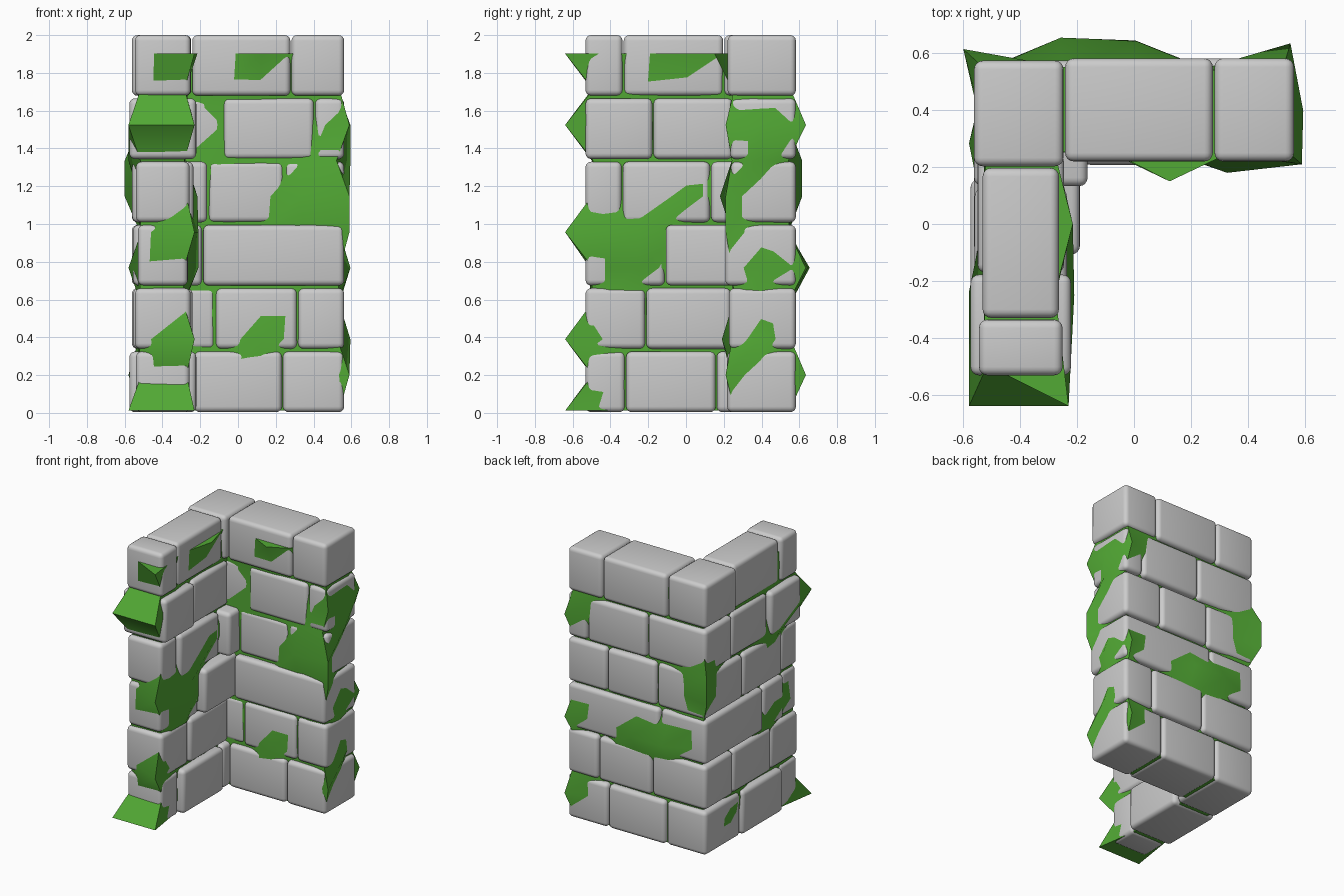
import bpy, bmesh, random, math
from mathutils import Vector

if "Cube" in bpy.data.objects:
    bpy.data.objects.remove(bpy.data.objects["Cube"])
random.seed(4)


def brick(name, x0, x1, y0, y1, z0, z1):
    me = bpy.data.meshes.new(name)
    bm = bmesh.new()
    bmesh.ops.create_cube(bm, size=1)
    g = 0.003                                   # half of the joint gap
    lo, hi = (x0 + g, y0 + g, z0), (x1 - g, y1 - g, z1)
    for v in bm.verts:
        v.co = [h if c > 0 else l for c, l, h in zip(v.co, lo, hi)]
    bm.to_mesh(me)
    bm.free()
    ob = bpy.data.objects.new(name, me)
    bpy.context.collection.objects.link(ob)
    bev = ob.modifiers.new("rounded", 'BEVEL')
    bev.width, bev.segments = 0.03, 4
    me.shade_smooth()


# Courses: corner block inner end in x and y, back wing joint, its front face,
# left wing joint, half width of the left wing's inner and end brick
L, R, F, B, MID = -.565, .565, -.535, .577, -.398
courses = [
    (-.235, .16, .235, .215, -.32, .18, .145),
    (-.12, .24, .315, .225, -.213, .16, .15),
    (-.187, -.11, None, .205, -.36, .16, .135),
    (-.16, .13, .245, .235, -.337, .165, .145),
    (-.08, .25, .405, .23, -.175, .155, .18),
    (-.245, .2, .28, .217, -.333, .137, .15),
]
for c, (cx, cy, joint, front, ly, w_in, w_end) in enumerate(courses):
    z0 = 0.004 + c * 0.335
    z = (z0, z0 + 0.321)
    brick(f"corner_brick_{c}", L, cx, cy, B, *z)
    ends = [cx, joint, R] if joint else [cx, R]
    for i, (a, b) in enumerate(zip(ends, ends[1:])):
        brick(f"back_wing_brick_{c}_{i}", a, b, front, B + .008, *z)
    brick(f"left_wing_brick_{c}", MID - w_in, MID + w_in, ly, cy, *z)
    brick(f"left_end_brick_{c}", MID - w_end, MID + w_end, F, ly, *z)

# Moss: coarse L-shaped core filling the joints, walked around its six corners
corners = [(-.52, -.5), (-.28, -.5), (-.28, .25), (.53, .25), (.53, .545), (-.52, .545)]
loop = []
for k, steps in enumerate((1, 3, 4, 2, 4, 4)):
    a, b = Vector(corners[k]), Vector(corners[(k + 1) % 6])
    loop += [a.lerp(b, s / steps) for s in range(steps)]

# Vertices pulled out through the bricks: column, rows, outward offset
pulls = {}
for col, rows, dx, dy in [
    (0, (0, 8), -.06, -.14),                    # front end of the left wing
    (1, (0, 2, 5, 8, 10), .05, -.14),
    (2, (4, 5), .07, 0),                        # inner faces
    (3, (6, 10), .065, 0),
    (6, (2,), 0, -.06),
    (6, (10,), 0, -.1),
    (7, (6,), 0, -.07),
    (8, (1, 5, 6, 8), .06, -.04),               # right end
    (9, (2, 4, 7, 8), .065, 0),
    (10, (1, 4, 8), .02, .09),
    (12, (4,), 0, .1),                          # back and outer left
    (13, (4,), 0, .11),
    (14, (6, 7), -.08, .07),
    (15, (1,), -.06, 0),
    (17, (4, 7), -.06, 0),
]:
    for r in rows:
        pulls[col, r] = Vector((dx, dy))

me = bpy.data.meshes.new("moss")
bm = bmesh.new()
rings = []
for r in range(11):
    ring = []
    for i, p in enumerate(loop):
        jitter = Vector((random.uniform(-.01, .01), random.uniform(-.01, .01)))
        q = p + pulls.get((i, r), jitter)
        ring.append(bm.verts.new((q.x, q.y, 0.012 + r * 0.189)))
    rings.append(ring)
for a, b in zip(rings, rings[1:]):
    for i in range(len(loop)):
        bm.faces.new((a[i - 1], a[i], b[i], b[i - 1]))
bm.faces.new(rings[0][::-1])
bm.faces.new(rings[-1])
bm.to_mesh(me)
bm.free()
moss = bpy.data.objects.new("moss", me)
bpy.context.collection.objects.link(moss)
mat = bpy.data.materials.new("moss_green")
mat.diffuse_color = (0.085, 0.4, 0.035, 1)
mat.use_nodes = True
mat.node_tree.nodes["Principled BSDF"].inputs["Base Color"].default_value = mat.diffuse_color
me.materials.append(mat)
bpy.context.view_layer.objects.active = moss
moss.select_set(True)
bpy.ops.object.shade_smooth_by_angle(angle=math.radians(50))
